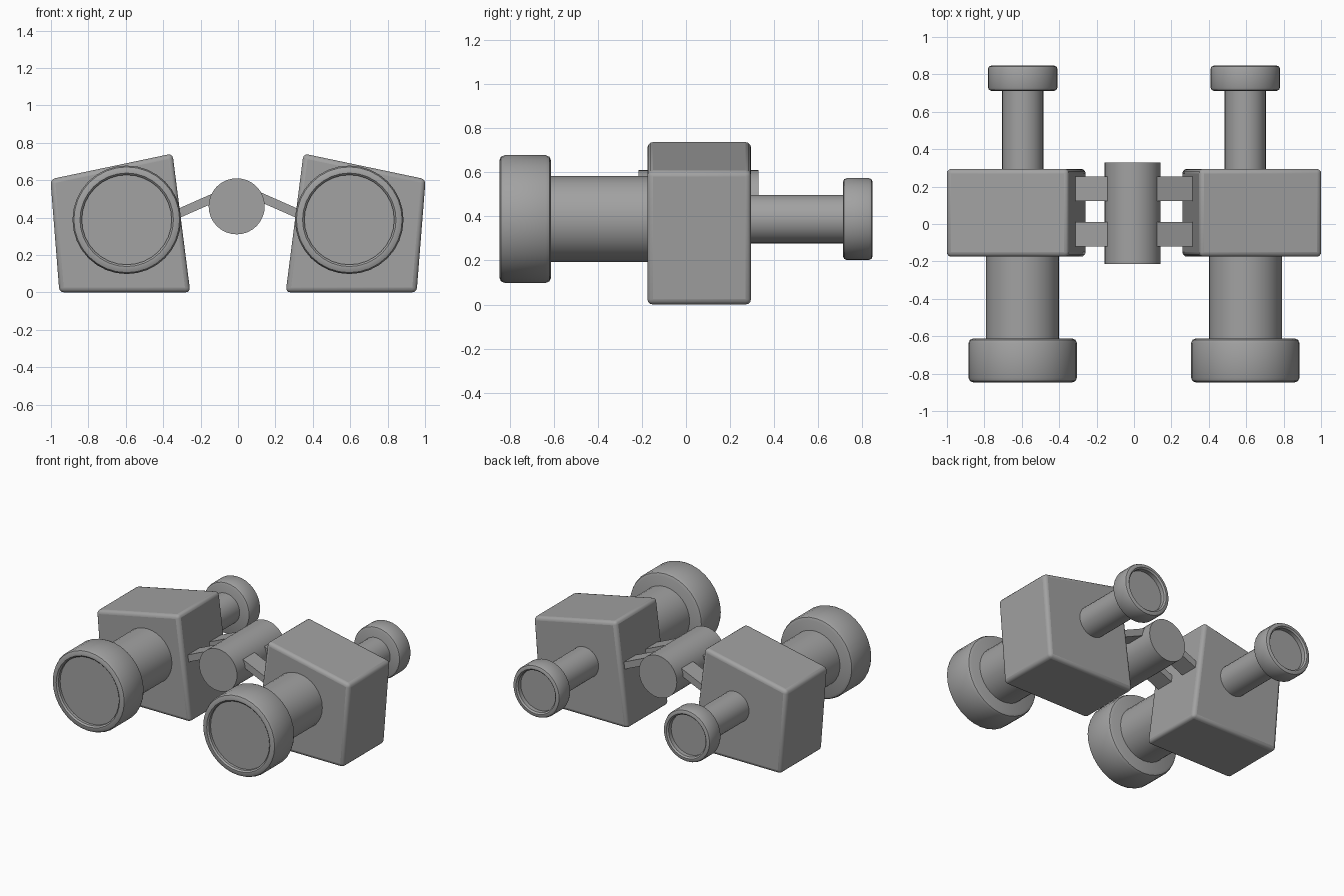
import bpy, bmesh, math
from mathutils import Vector

cube = bpy.data.objects.get("Cube")
if cube:
    bpy.data.objects.remove(cube, do_unlink=True)

GREY = (0.36, 0.36, 0.36, 1.0)
mat = bpy.data.materials.new("matte grey")
mat.use_nodes = True
mat.diffuse_color = GREY
mat.node_tree.nodes["Principled BSDF"].inputs["Base Color"].default_value = GREY


def finish(name, bm, bevel=0.0, smooth=True):
    """Turn a bmesh into a shaded object, with an optional rounded edge."""
    bmesh.ops.recalc_face_normals(bm, faces=bm.faces)
    mesh = bpy.data.meshes.new(name)
    bm.to_mesh(mesh)
    bm.free()
    mesh.materials.append(mat)
    obj = bpy.data.objects.new(name, mesh)
    bpy.context.collection.objects.link(obj)
    if bevel:
        mod = obj.modifiers.new("rounded edges", "BEVEL")
        mod.width = bevel
        mod.segments = 3
    if smooth:
        bpy.ops.object.select_all(action="DESELECT")
        obj.select_set(True)
        bpy.context.view_layer.objects.active = obj
        bpy.ops.object.shade_smooth_by_angle(angle=math.radians(35))
    return obj


def prism(name, outline, y0, y1, bevel=0.0):
    """Extrude an x-z outline from y0 to y1."""
    bm = bmesh.new()
    face = bm.faces.new([bm.verts.new((x, y0, z)) for x, z in outline])
    geom = bmesh.ops.extrude_face_region(bm, geom=[face])["geom"]
    verts = [g for g in geom if isinstance(g, bmesh.types.BMVert)]
    bmesh.ops.translate(bm, verts=verts, vec=(0, y1 - y0, 0))
    return finish(name, bm, bevel, bevel > 0)


def lathe(name, profile, x, z, sides=32):
    """Revolve (radius, y) points about a y axis through x, z; cap both ends."""
    bm = bmesh.new()
    rings = []
    for r, y in profile:
        angles = [2 * math.pi * i / sides for i in range(sides)]
        rings.append([bm.verts.new((x + r * math.cos(a), y, z + r * math.sin(a)))
                      for a in angles])
    for a, b in zip(rings, rings[1:]):
        for i in range(sides):
            j = (i + 1) % sides
            bm.faces.new((a[i], a[j], b[j], b[i]))
    bm.faces.new(rings[0])
    bm.faces.new(rings[-1])
    return finish(name, bm)


def cup(radius, inner, back, rim, depth, b):
    """Profile of a bevelled end ring with a recessed flat lens."""
    d = 1 if rim > back else -1
    return [(radius - b, back), (radius - 0.3 * b, back + 0.3 * d * b),
            (radius, back + d * b), (radius, rim - d * b),
            (radius - 0.3 * b, rim - 0.3 * d * b), (radius - b, rim),
            (inner + 0.01, rim), (inner, rim - d * 0.01),
            (inner, rim - d * depth)]


AXIS_X, AXIS_Z = 0.595, 0.388

for side, s in (("left", 1), ("right", -1)):
    x = s * AXIS_X

    # Slanted prism housing
    outline = [(0.255, 0), (0.955, 0), (1.003, 0.605), (0.35, 0.742)]
    prism(side + "_housing", [(s * px, pz) for px, pz in outline],
          -0.175, 0.295, 0.025)

    # Objective barrel and its wide front ring
    lathe(side + "_objective_tube", [(0.195, -0.1), (0.195, -0.7)], x, AXIS_Z)
    lathe(side + "_objective_ring",
          cup(0.29, 0.24, -0.612, -0.847, 0.03, 0.025), x, AXIS_Z)

    # Eyepiece barrel and its rear ring
    lathe(side + "_eyepiece_tube", [(0.11, 0.2), (0.11, 0.76)], x, AXIS_Z)
    lathe(side + "_eyepiece_ring",
          cup(0.186, 0.147, 0.712, 0.847, 0.04, 0.018), x, AXIS_Z)

    # Two sloping arms joining the housing to the hinge
    inner, outer = Vector((s * 0.1, 0.518)), Vector((s * 0.345, 0.41))
    along = (outer - inner).normalized()
    off = Vector((-along.y, along.x)) * 0.024
    for place, y0 in (("front", -0.12), ("rear", 0.122)):
        prism(f"{side}_{place}_arm",
              [inner + off, outer + off, outer - off, inner - off],
              y0, y0 + 0.132)

# Central hinge
lathe("hinge_cylinder", [(0.15, -0.215), (0.15, 0.328)], -0.007, 0.46)
